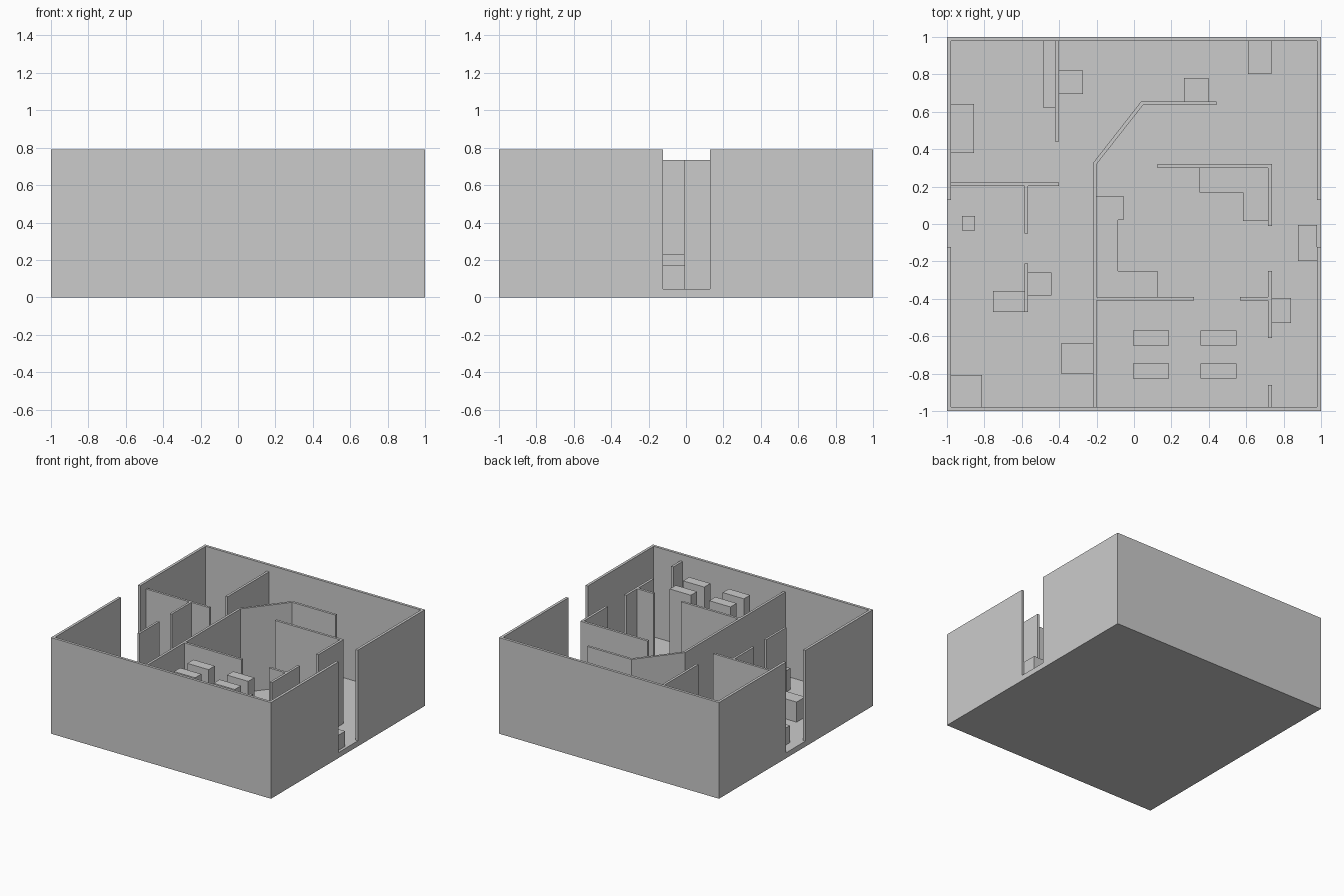
import bpy, bmesh

if "Cube" in bpy.data.objects:
    bpy.data.objects.remove(bpy.data.objects["Cube"])

FLOOR, OUTER, INNER = 0.045, 0.79, 0.735


def prism(name, pts, z0, z1):
    """Extrude a flat outline from z0 to z1."""
    bm = bmesh.new()
    face = bm.faces.new([bm.verts.new((x, y, z0)) for x, y in pts])
    top = bmesh.ops.extrude_face_region(bm, geom=[face])["geom"]
    moved = [v for v in top if isinstance(v, bmesh.types.BMVert)]
    bmesh.ops.translate(bm, verts=moved, vec=(0, 0, z1 - z0))
    bmesh.ops.recalc_face_normals(bm, faces=bm.faces)
    mesh = bpy.data.meshes.new(name)
    bm.to_mesh(mesh)
    bm.free()
    obj = bpy.data.objects.new(name, mesh)
    bpy.context.collection.objects.link(obj)
    return obj


def block(name, x0, x1, y0, y1, top, bottom=FLOOR):
    return prism(name, [(x0, y0), (x1, y0), (x1, y1), (x0, y1)], bottom, top)


# Floor slab
block("floor", -1, 1, -1, 1, FLOOR, 0)

# Outer shell: half outlines with a doorway left open on each side
T = 0.978
prism("front_shell_wall", [(-1, -0.122), (-1, -1), (1, -1), (1, -0.122),
                           (T, -0.122), (T, -T), (-T, -T), (-T, -0.122)], FLOOR, OUTER)
prism("back_shell_wall", [(-1, 0.128), (-T, 0.128), (-T, T), (T, T),
                          (T, 0.128), (1, 0.128), (1, 1), (-1, 1)], FLOOR, OUTER)

# Long partition that bends diagonally at the back
prism("bent_partition", [(-0.22, -T), (-0.2, -T), (-0.2, 0.32), (0.048, 0.635),
                         (0.44, 0.635), (0.44, 0.655), (0.038, 0.655), (-0.22, 0.325)],
      FLOOR, INNER)

# Corner partition around the back counter
prism("corner_partition", [(0.125, 0.3), (0.717, 0.3), (0.717, -0.01), (0.737, -0.01),
                           (0.737, 0.32), (0.125, 0.32)], FLOOR, INNER)

# Straight partitions
partitions = {
    "back_left_partition": (-0.422, -0.402, 0.44, T),
    "left_room_partition": (-T, -0.4, 0.203, 0.222),
    "left_stub_back": (-0.585, -0.567, -0.05, 0.203),
    "left_stub_front": (-0.585, -0.567, -0.47, -0.21),
    "counter_partition": (-0.2, 0.32, -0.41, -0.39),
    "right_short_partition": (0.567, 0.717, -0.41, -0.39),
    "right_stub_middle": (0.717, 0.737, -0.61, -0.25),
    "right_stub_front": (0.717, 0.737, -T, -0.86),
}
for name, rect in partitions.items():
    block(name, *rect, INNER)

# Two-by-two rack group
for x in (-0.005, 0.355):
    for y in (-0.825, -0.65):
        block("rack", x, x + 0.193, y, y + 0.08, 0.71)

# L-shaped counters
prism("front_counter", [(-0.2, -0.39), (0.125, -0.39), (0.125, -0.25), (-0.085, -0.25),
                        (-0.085, 0.022), (-0.2, 0.022)], FLOOR, 0.23)
prism("back_counter", [(0.35, 0.3), (0.35, 0.168), (0.583, 0.168), (0.583, 0.016),
                       (0.717, 0.016), (0.717, 0.3)], FLOOR, 0.23)

# Low furniture along the walls
furniture = {
    "left_bench": (-T, -0.855, 0.38, 0.642, 0.2),
    "back_shelf": (-0.485, -0.422, 0.62, T, 0.22),
    "back_cabinet": (-0.402, -0.272, 0.695, 0.82, 0.2),
    "center_cabinet": (0.268, 0.397, 0.655, 0.78, 0.2),
    "back_right_cabinet": (0.61, 0.735, 0.803, T, 0.2),
    "door_crate": (0.878, T, -0.197, -0.005, 0.17),
    "right_cabinet": (0.737, 0.84, -0.528, -0.395, 0.17),
    "hall_cabinet": (-0.387, -0.22, -0.803, -0.635, 0.22),
    "stub_seat_right": (-0.567, -0.44, -0.383, -0.26, 0.2),
    "stub_seat_left": (-0.755, -0.585, -0.47, -0.358, 0.21),
    "corner_chest": (-T, -0.812, -T, -0.808, 0.2),
    "stool": (-0.92, -0.85, -0.036, 0.044, 0.185),
    "counter_end": (-0.2, -0.055, 0.022, 0.15, 0.23),
}
for name, dims in furniture.items():
    block(name, *dims)
